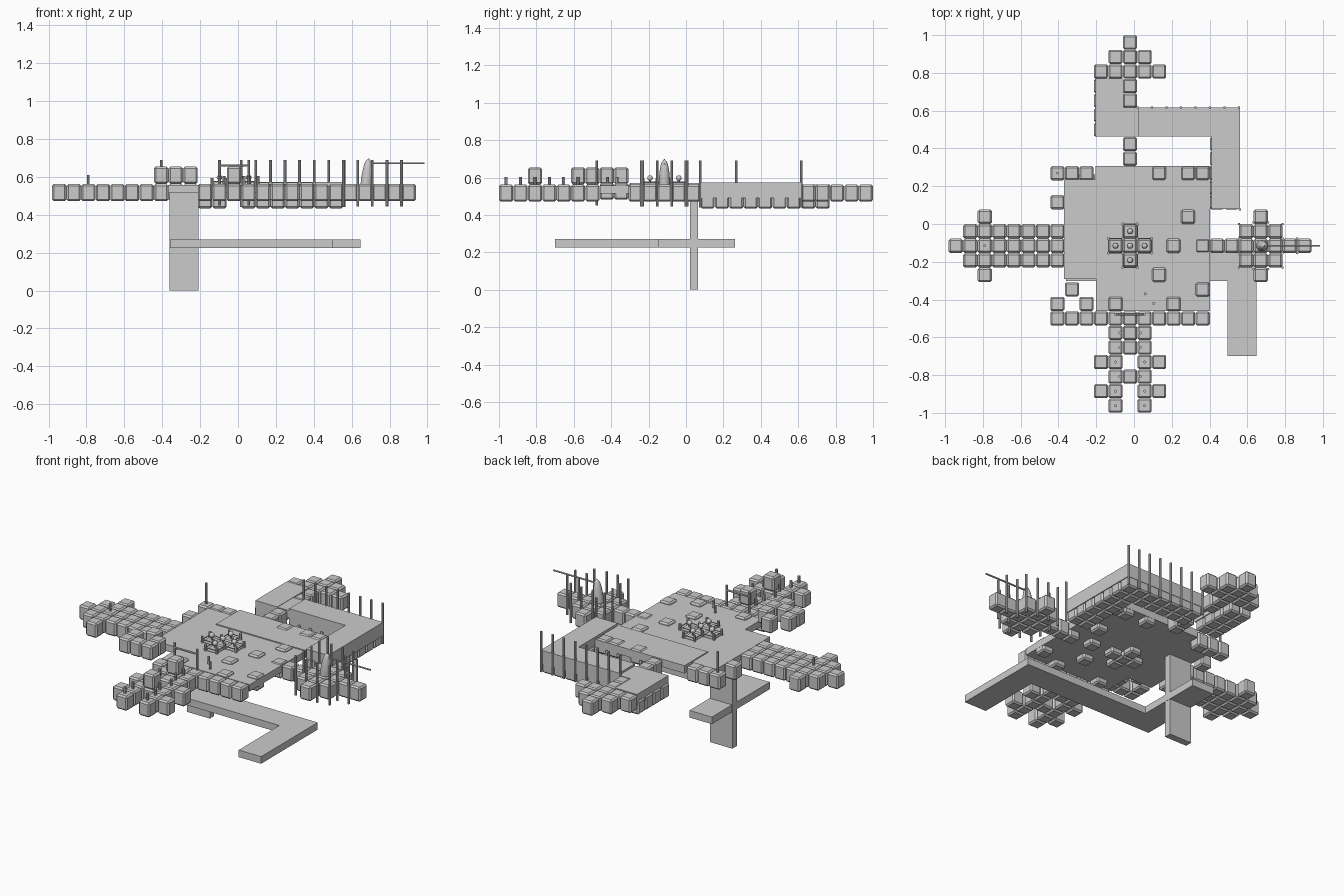
import bpy, bmesh, math
from mathutils import Matrix, Vector

if "Cube" in bpy.data.objects:
    bpy.data.objects.remove(bpy.data.objects["Cube"])

P, X0, Y0 = 0.0769, -0.021, -0.1154      # grid pitch and centre cell
def gx(i): return X0 + P * i
def gy(j): return Y0 + P * j

def finish(bm, name, smooth=False):
    me = bpy.data.meshes.new(name)
    bm.to_mesh(me)
    bm.free()
    ob = bpy.data.objects.new(name, me)
    bpy.context.collection.objects.link(ob)
    if smooth:
        for f in me.polygons:
            f.use_smooth = True
    return ob

def add_box(bm, x0, x1, y0, y1, z0, z1):
    m = Matrix.Translation(((x0+x1)/2, (y0+y1)/2, (z0+z1)/2)) @ Matrix.Diagonal((x1-x0, y1-y0, z1-z0, 1))
    bmesh.ops.create_cube(bm, size=1, matrix=m)

def boxes(name, items):
    bm = bmesh.new()
    for b in items:
        add_box(bm, *b)
    return finish(bm, name)

def blocks(name, cells, z0=0.472, z1=0.562):
    h = P/2 - 0.0008
    ob = boxes(name, [(gx(i)-h, gx(i)+h, gy(j)-h, gy(j)+h, z0, z1) for i, j in sorted(set(cells))])
    b = ob.modifiers.new("bevel", 'BEVEL')
    b.width = 0.009
    b.segments = 1
    return ob

def rods(name, ends, r=0.007, sides=8):
    bm = bmesh.new()
    for a, b in ends:
        a, b = Vector(a), Vector(b)
        m = Matrix.Translation((a+b)/2) @ (b-a).to_track_quat('Z', 'Y').to_matrix().to_4x4()
        bmesh.ops.create_cone(bm, cap_ends=True, segments=sides, radius1=r, radius2=r,
                              depth=(b-a).length, matrix=m)
    return finish(bm, name)

def posts(name, pts, z0, z1, r=0.007):
    return rods(name, [((x, y, z0), (x, y, z1)) for x, y in pts], r)

# Left, right, front and back block arms
blocks("left_arm_blocks", [(i, j) for i in range(-11, -4) for j in (-1, 0, 1)]
       + [(-12, 0), (-10, 2), (-10, -2)])
blocks("right_arm_blocks", [(i, 0) for i in range(5, 13)]
       + [(i, j) for i in (8, 9, 10) for j in (-1, 1)] + [(9, 2), (9, -2)])
blocks("front_arm_blocks", [(i, j) for i in (-1, 0, 1) for j in (-6, -7, -9)]
       + [(i, j) for i in (-2, -1, 1, 2) for j in (-8, -10)] + [(-1, -11), (1, -11)])
blocks("back_arm_blocks", [(0, j) for j in (6, 7, 10, 11, 14)]
       + [(i, 13) for i in (-1, 0, 1)] + [(i, 12) for i in range(-2, 3)])

# Main floor rim and scattered floor blocks
blocks("rim_blocks", [(i, -5) for i in range(-2, 6)] + [(-5, 5), (-4, 5), (-3, 5), (-5, 3)])
blocks("floor_blocks", [(2, 5), (4, 5), (5, 5), (4, 2), (3, 0), (2, -2), (5, -3), (3, -4), (-1, -4),
                        (0, 0), (1, 0), (-1, 0), (0, 1), (0, -1)], 0.482, 0.57)
# Raised blocks at the front-left corner and along the front arm
blocks("raised_blocks", [(-5, -4), (-5, -5), (-4, -5), (-3, -5), (-3, -4), (-4, -3), (0, -6), (0, -9)],
       0.564, 0.654)

# Flat floor and upper deck slabs
boxes("main_floor", [(-0.2, 0.402, -0.46, 0.08, 0.515, 0.557), (-0.37, -0.2, -0.29, 0.235, 0.515, 0.557)])
boxes("rear_deck", [(-0.205, 0.1, 0.08, 0.308, 0.515, 0.563), (0.1, 0.405, 0.08, 0.308, 0.515, 0.563)])
boxes("bridge_deck", [(0.025, 0.41, 0.462, 0.617, 0.49, 0.573), (0.41, 0.56, 0.08, 0.617, 0.49, 0.573)])
boxes("back_walkway", [(-0.205, -0.055, 0.462, 0.77, 0.49, 0.562), (-0.055, 0.025, 0.462, 0.617, 0.515, 0.56)])
blocks("bridge_underside_blocks", [(i, j) for i in range(1, 8) for j in (8, 9)]
       + [(i, j) for i in (6, 7) for j in range(3, 8)]
       + [(i, j) for i in (-2, -1) for j in range(8, 12)], 0.434, 0.52)

# Lower zig-zag path and its support
boxes("lower_path", [(0.495, 0.648, -0.7, -0.148, 0.226, 0.27),
                     (-0.36, 0.495, -0.303, -0.148, 0.226, 0.27),
                     (-0.36, -0.207, -0.148, 0.262, 0.226, 0.27)])
boxes("support_pillar", [(-0.362, -0.208, 0.022, 0.065, 0, 0.52)])

# Railing posts on the bridge and tall posts on the arms
posts("bridge_railing", [(gx(i + .5), 0.617) for i in range(0, 8)] + [(0.56, 0.077)], 0.44, 0.69)
posts("right_arm_posts", [(gx(a), gy(b)) for a, b in
      [(i, s) for i in (7.5, 10.5) for s in (-1.5, -.5, .5, 1.5)]
      + [(i, s) for i in (8.5, 9.5) for s in (-1.6, 1.6)]
      + [(i, s) for i in (11.5, 12.4) for s in (-.5, .5)] if a < 12], 0.445, 0.69)
posts("corner_post", [(gx(-5), gy(5))], 0.56, 0.69)
posts("left_arm_post", [(gx(-10), gy(0))], 0.56, 0.61)
posts("front_arm_pegs", [(gx(s*a), gy(j)) for s in (-1, 1)
      for a, j in ((.7, -6), (.7, -7), (1, -8), (.7, -9), (1, -10), (1, -11))]
      + [(0.06, -0.37), (0.105, -0.42)], 0.56, 0.604, 0.008)

# Front gate
gl, gr, g = gx(-1), gx(1), -0.478
posts("gate_posts", [(gl, g), (gr, g)], 0.45, 0.69)
rods("gate_bar", [((gl, g, 0.66), (gr, g, 0.66))], 0.006)

# Central cross fence with balls
corners = [(-.5, 1.5), (.5, 1.5), (.5, .5), (1.5, .5), (1.5, -.5), (.5, -.5),
           (.5, -1.5), (-.5, -1.5), (-.5, -.5), (-1.5, -.5), (-1.5, .5), (-.5, .5)]
pts = [(gx(a), gy(b)) for a, b in corners]
posts("cross_fence_posts", pts, 0.555, 0.595, 0.008)
rods("cross_fence_rails", [((*pts[k], 0.575), (*pts[(k+1) % 12], 0.575)) for k in range(12)], 0.003, 6)
spots = [(0, 0), (1, 0), (-1, 0), (0, 1), (0, -1)]
posts("ball_stems", [(gx(a), gy(b)) for a, b in spots], 0.565, 0.595, 0.006)
bm = bmesh.new()
for a, b in spots:
    bmesh.ops.create_uvsphere(bm, u_segments=16, v_segments=8, radius=0.015,
                              matrix=Matrix.Translation((gx(a), gy(b), 0.597)))
finish(bm, "fence_balls", True)

# Pointed dome with its long horizontal pole
bm = bmesh.new()
rings = []
n, m = 16, 8
for k in range(m):
    t = k / m
    r = 0.03 * math.sqrt(1 - t*t)
    rings.append([bm.verts.new((0.677 + 0.012*t + r*math.cos(2*math.pi*q/n),
                                gy(0) + r*math.sin(2*math.pi*q/n), 0.56 + 0.14*t)) for q in range(n)])
top = bm.verts.new((0.689, gy(0), 0.70))
for a, b in zip(rings, rings[1:]):
    for q in range(n):
        bm.faces.new((a[q], a[(q+1) % n], b[(q+1) % n], b[q]))
for q in range(n):
    bm.faces.new((rings[-1][q], rings[-1][(q+1) % n], top))
bm.faces.new(rings[0][::-1])
finish(bm, "pointed_dome")
rods("dome_pole", [((0.685, gy(0), 0.672), (0.985, gy(0), 0.672))], 0.005)
